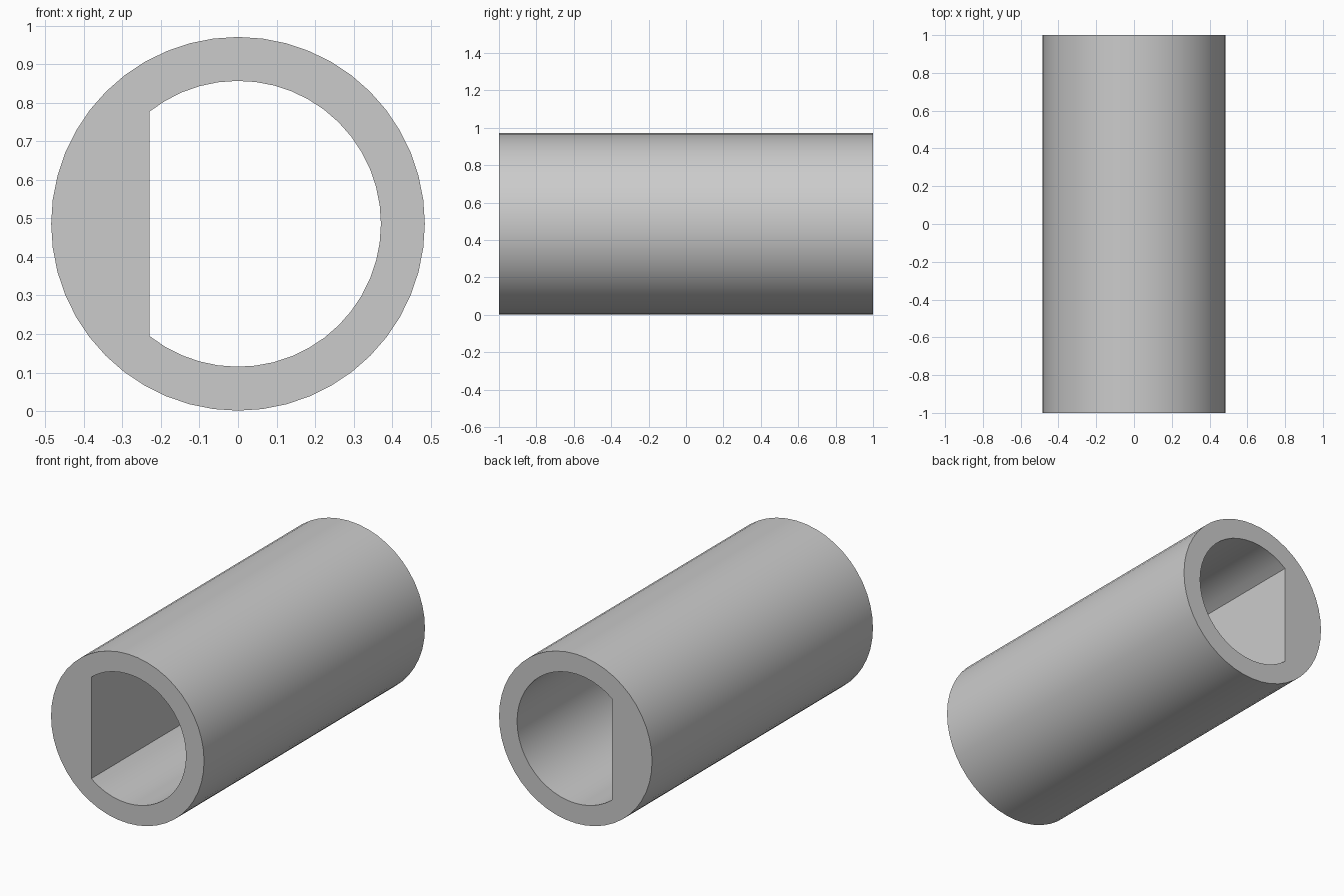
import bpy, bmesh
from math import cos, sin, pi, acos, radians

cube = bpy.data.objects.get("Cube")
if cube:
    bpy.data.objects.remove(cube, do_unlink=True)

LENGTH, CENTRE_Z = 2.0, 0.486
OUTER_R, BORE_R, FLAT_X = 0.485, 0.371, -0.23
SEGMENTS = 48

grey = bpy.data.materials.new("plain grey")
grey.use_nodes = True
colour = (0.6, 0.6, 0.6, 1)
grey.diffuse_color = colour
grey.node_tree.nodes["Principled BSDF"].inputs["Base Color"].default_value = colour


def add_loop(bm, radius, angles):
    """Closed outline on the front plane; returns its edges."""
    verts = [bm.verts.new((radius * cos(a), -LENGTH / 2, CENTRE_Z + radius * sin(a)))
             for a in angles]
    return [bm.edges.new((v, verts[i - 1])) for i, v in enumerate(verts)]


# Ring-shaped end face: round outside, D-shaped bore with a flat on the right
bm = bmesh.new()
edges = add_loop(bm, OUTER_R, [2 * pi * i / SEGMENTS for i in range(SEGMENTS)])
reach = acos(FLAT_X / BORE_R)
steps = round(SEGMENTS * reach / pi)
edges += add_loop(bm, BORE_R, [-reach + 2 * reach * i / steps for i in range(steps + 1)])
bmesh.ops.triangle_fill(bm, use_beauty=True, edges=edges)

# Extrude the end face along the tube
result = bmesh.ops.extrude_face_region(bm, geom=bm.faces[:], use_keep_orig=True)
moved = [g for g in result["geom"] if isinstance(g, bmesh.types.BMVert)]
bmesh.ops.translate(bm, verts=moved, vec=(0, LENGTH, 0))
bmesh.ops.recalc_face_normals(bm, faces=bm.faces[:])

mesh = bpy.data.meshes.new("d_bore_tube")
bm.to_mesh(mesh)
bm.free()
mesh.materials.append(grey)
tube = bpy.data.objects.new("d_bore_tube", mesh)
bpy.context.collection.objects.link(tube)

# Smooth curved walls, sharp rims and bore corners
bpy.ops.object.select_all(action="DESELECT")
tube.select_set(True)
bpy.context.view_layer.objects.active = tube
bpy.ops.object.shade_smooth_by_angle(angle=radians(30))
